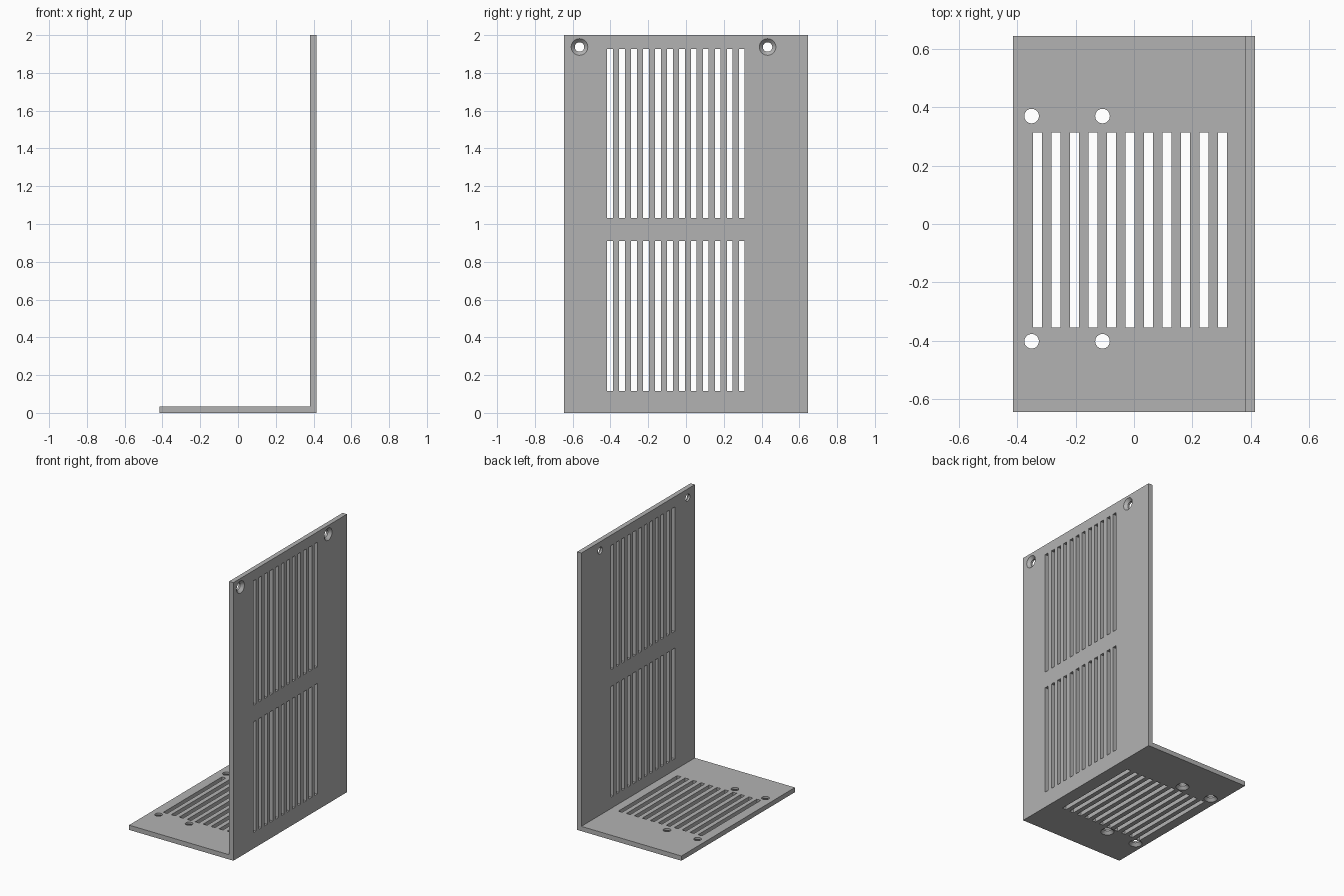
import bpy, bmesh, math
from mathutils import Matrix, Vector

cube = bpy.data.objects.get("Cube")
if cube:
    bpy.data.objects.remove(cube, do_unlink=True)

HALF_X, HALF_Y, TALL, THICK = 0.415, 0.645, 2.0, 0.034
PITCH, SLOT = 0.0634, 0.031
BORE, SINK, SINK_DEPTH = 0.025, 0.044, 0.02

grey = bpy.data.materials.new("plain grey")
grey.use_nodes = True
colour = (0.45, 0.45, 0.45, 1)
grey.diffuse_color = colour
grey.node_tree.nodes["Principled BSDF"].inputs["Base Color"].default_value = colour


def make_object(name, bm):
    bmesh.ops.recalc_face_normals(bm, faces=bm.faces)
    mesh = bpy.data.meshes.new(name)
    bm.to_mesh(mesh)
    bm.free()
    mesh.materials.append(grey)
    obj = bpy.data.objects.new(name, mesh)
    bpy.context.collection.objects.link(obj)
    return obj


def add_box(bm, low, high):
    low, high = Vector(low), Vector(high)
    bmesh.ops.create_cube(bm, size=1, matrix=Matrix.Translation((low + high) / 2)
                          @ Matrix.Diagonal((*(high - low), 1)))


def add_screw_hole(bm, place):
    # Stepped solid along local +z; the wide mouth sits on the local z = 0 face
    slope = (SINK - BORE) / SINK_DEPTH
    over = 0.01
    rings = []
    for radius, z in ((SINK + slope * over, -over), (BORE, SINK_DEPTH), (BORE, THICK + over)):
        turns = [math.tau * i / 32 for i in range(32)]
        rings.append([bm.verts.new(place @ Vector((radius * math.cos(a), radius * math.sin(a), z)))
                      for a in turns])
    for lower, upper in zip(rings, rings[1:]):
        for i in range(32):
            j = (i + 1) % 32
            bm.faces.new((lower[i], lower[j], upper[j], upper[i]))
    bm.faces.new(rings[0][::-1])
    bm.faces.new(rings[-1])


# L-shaped bracket: profile extruded along y
bm = bmesh.new()
inner = HALF_X - THICK
profile = [(-HALF_X, 0), (HALF_X, 0), (HALF_X, TALL), (inner, TALL), (inner, THICK), (-HALF_X, THICK)]
face = bm.faces.new([bm.verts.new((x, -HALF_Y, z)) for x, z in profile])
extruded = bmesh.ops.extrude_face_region(bm, geom=[face])["geom"]
bmesh.ops.translate(bm, vec=(0, 2 * HALF_Y, 0),
                    verts=[v for v in extruded if isinstance(v, bmesh.types.BMVert)])
bracket = make_object("vented_bracket", bm)

# Cutter: vent slots and countersunk screw holes
bm = bmesh.new()
for i in range(12):
    y = -0.418 + i * PITCH
    for bottom, top in ((0.115, 0.911), (1.031, 1.926)):
        add_box(bm, (inner - 0.02, y, bottom), (HALF_X + 0.02, y + SLOT, top))
for i in range(11):
    x = -0.346 + i * PITCH
    add_box(bm, (x, -0.355, -0.02), (x + SLOT, 0.313, THICK + 0.02))
for x in (-0.351, -0.108):
    for y in (-0.402, 0.37):
        add_screw_hole(bm, Matrix.Translation((x, y, 0)))
for y in (-0.564, 0.432):
    add_screw_hole(bm, Matrix.Translation((HALF_X, y, 1.937)) @ Matrix.Rotation(-math.pi / 2, 4, 'Y'))
cutter = make_object("vent_and_hole_cutter", bm)
cutter.hide_render = True

# Cut the openings, then drop the cutter
cut = bracket.modifiers.new("openings", 'BOOLEAN')
cut.operation = 'DIFFERENCE'
cut.solver = 'EXACT'
cut.object = cutter
bpy.ops.object.select_all(action='DESELECT')
bracket.select_set(True)
bpy.context.view_layer.objects.active = bracket
bpy.ops.object.modifier_apply(modifier=cut.name)
bpy.data.objects.remove(cutter, do_unlink=True)
bpy.ops.object.shade_smooth_by_angle(angle=math.radians(30))
